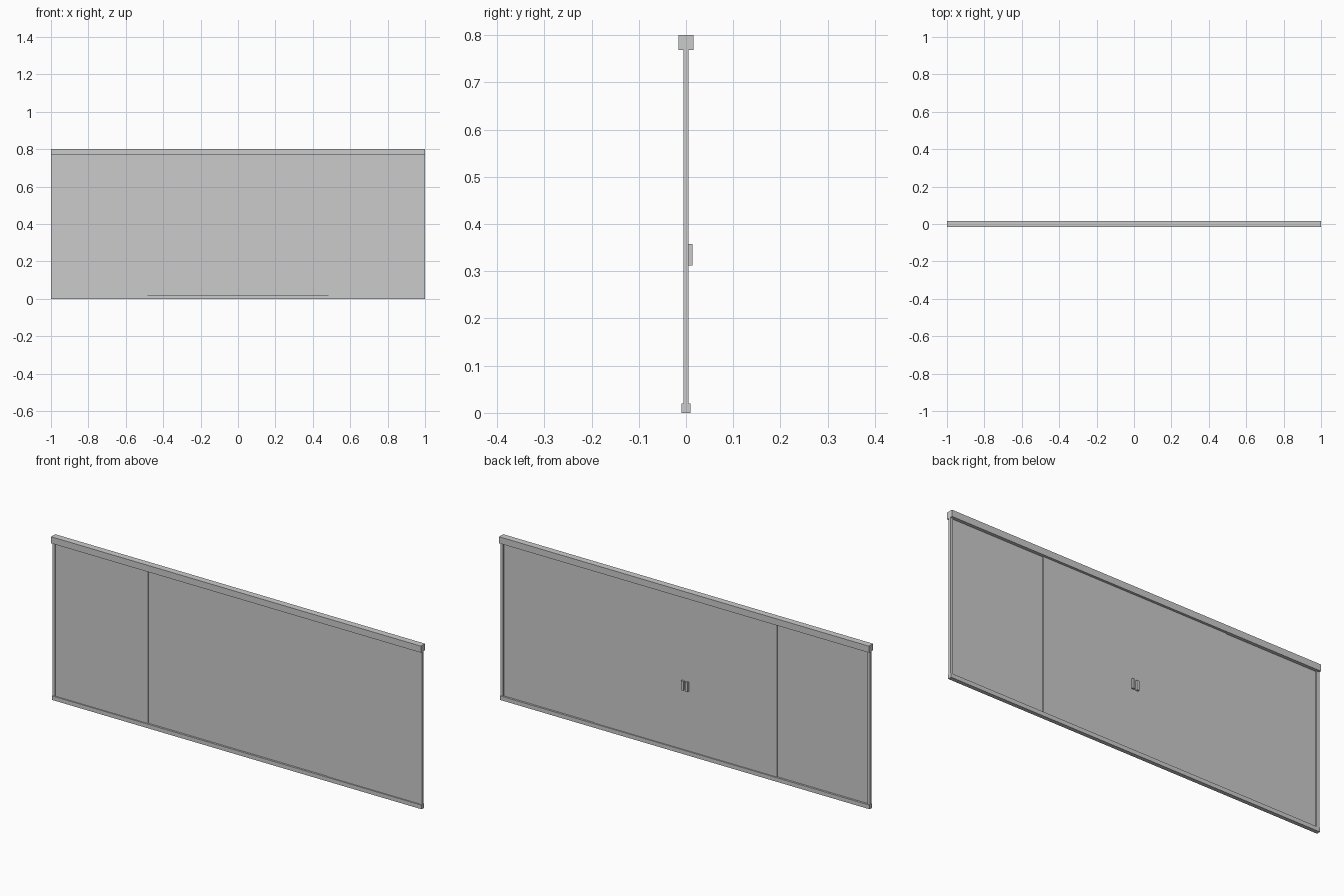
import bpy
import bmesh
from mathutils import Vector

if "Cube" in bpy.data.objects:
    bpy.data.objects.remove(bpy.data.objects["Cube"])


def box(name, x, y, z):
    """Box from (min, max) ranges on each axis."""
    lo, hi = Vector((x[0], y[0], z[0])), Vector((x[1], y[1], z[1]))
    bm = bmesh.new()
    bmesh.ops.create_cube(bm, size=1)
    bmesh.ops.scale(bm, vec=hi - lo, verts=bm.verts)
    bmesh.ops.translate(bm, vec=(lo + hi) / 2, verts=bm.verts)
    mesh = bpy.data.meshes.new(name)
    bm.to_mesh(mesh)
    bm.free()
    obj = bpy.data.objects.new(name, mesh)
    bpy.context.collection.objects.link(obj)
    return obj


def pair(name, x, y, z):
    """Box mirrored about x = 0, as left and right parts."""
    box("right_" + name, x, y, z)
    box("left_" + name, (-x[1], -x[0]), y, z)


BOTTOM, TOP = 0.02, 0.768

# Header housing the sliding gear, and floor track
box("header", (-1, 1), (-0.016, 0.016), (TOP, 0.8))
box("floor_track", (-1, 1), (-0.0095, 0.0095), (0, BOTTOM))

# Side jambs
pair("jamb", (0.985, 1), (-0.0055, 0.0055), (BOTTOM, TOP))

# Fixed panels in front, sliding leaves overlapping behind them
pair("fixed_panel", (0.485, 0.985), (-0.004, 0), (BOTTOM, TOP))
pair("sliding_leaf", (0, 0.495), (0, 0.004), (BOTTOM, TOP))

# Pull handles either side of the meeting line
pair("pull_handle", (0.005, 0.018), (0.004, 0.0135), (0.312, 0.358))
